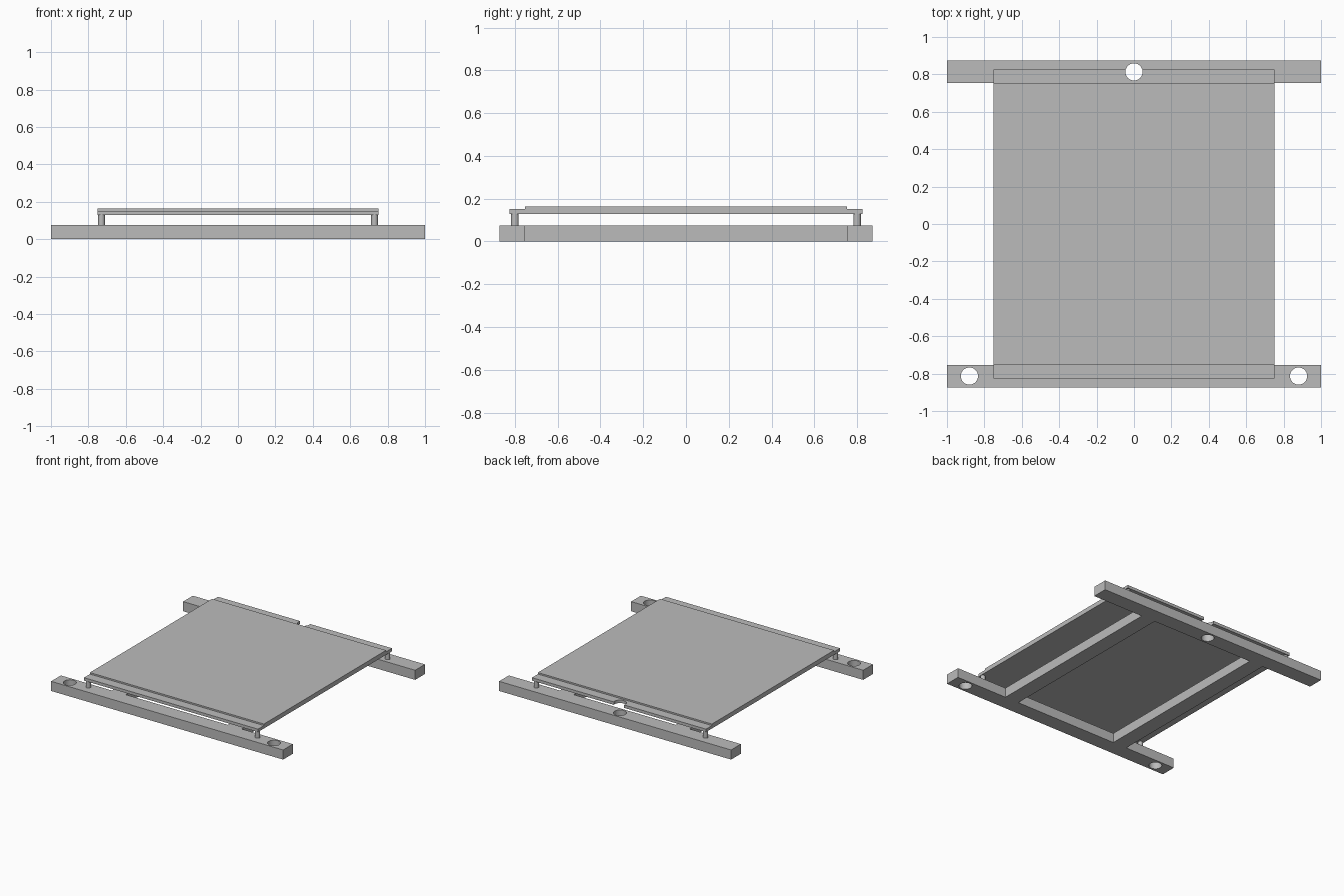
import bpy, bmesh
from mathutils import Matrix

if "Cube" in bpy.data.objects:
    bpy.data.objects.remove(bpy.data.objects["Cube"], do_unlink=True)

grey = bpy.data.materials.new("plain grey")
grey.use_nodes = True
colour = (0.5, 0.5, 0.5, 1)
grey.diffuse_color = colour
grey.node_tree.nodes["Principled BSDF"].inputs["Base Color"].default_value = colour


def finish(name, bm):
    mesh = bpy.data.meshes.new(name)
    bmesh.ops.recalc_face_normals(bm, faces=bm.faces)
    bm.to_mesh(mesh)
    bm.free()
    mesh.materials.append(grey)
    obj = bpy.data.objects.new(name, mesh)
    bpy.context.collection.objects.link(obj)
    return obj


def prism(name, points, z0, z1):
    bm = bmesh.new()
    face = bm.faces.new([bm.verts.new((x, y, z0)) for x, y in points])
    sides = bmesh.ops.extrude_face_region(bm, geom=[face])["geom"]
    top = [v for v in sides if isinstance(v, bmesh.types.BMVert)]
    bmesh.ops.translate(bm, verts=top, vec=(0, 0, z1 - z0))
    return finish(name, bm)


def slab(name, x, y, z0, z1):
    return prism(name, [(-x, -y), (x, -y), (x, y), (-x, y)], z0, z1)


def cylinder(name, x, y, radius, z0, z1, sides=32):
    bm = bmesh.new()
    bmesh.ops.create_cone(bm, cap_ends=True, segments=sides, radius1=radius,
                          radius2=radius, depth=z1 - z0,
                          matrix=Matrix.Translation((x, y, (z0 + z1) / 2)))
    return finish(name, bm)


def cut(obj, cutter):
    cutter.hide_render = True
    cutter.hide_set(True)
    cutter.display_type = 'WIRE'
    mod = obj.modifiers.new("cut", 'BOOLEAN')
    mod.operation = 'DIFFERENCE'
    mod.solver = 'EXACT'
    mod.object = cutter
    # Apply the cut so that no cutter has to stay in the scene
    bpy.context.view_layer.objects.active = obj
    bpy.ops.object.modifier_apply(modifier=mod.name)
    bpy.data.objects.remove(cutter, do_unlink=True)


def smooth(obj):
    bpy.ops.object.select_all(action='DESELECT')
    obj.select_set(True)
    bpy.context.view_layer.objects.active = obj
    bpy.ops.object.shade_smooth_by_angle(angle=0.6)


# Base frame: two cross bars joined by two rails
BAR_X, BAR_Y, BAR_IN = 1.0, 0.873, 0.753
RAIL_OUT, RAIL_IN = 0.56, 0.44
BASE_TOP = 0.075
half = [(RAIL_OUT, -BAR_IN), (BAR_X, -BAR_IN), (BAR_X, -BAR_Y)]
front = half + [(-x, y) for x, y in reversed(half)]
outline = front + [(-x, -y) for x, y in front]
base = prism("base_frame", outline, 0, BASE_TOP)
cut(base, slab("window_cutter", RAIL_IN, BAR_IN, -0.1, 0.2))

# Lower bed plate with ledges, and upper bed plate
bed = slab("bed_plate", 0.75, 0.825, 0.129, 0.152)
upper = slab("top_plate", 0.75, 0.752, 0.152, 0.164)

# Mounting holes, the rear one also notching the bed
for x, y in [(-0.88, -0.813), (0.88, -0.813), (0, 0.813)]:
    cut(base, cylinder("hole_cutter", x, y, 0.046, -0.1, 0.1))
cut(bed, cylinder("notch_cutter", 0, 0.813, 0.046, 0.1, 0.2))
smooth(base)
smooth(bed)

# Corner posts between frame and bed
for side, sx in (("left", 1), ("right", -1)):
    for end, sy in (("front", -1), ("back", 1)):
        smooth(cylinder(f"{end}_{side}_post", sx * 0.73, sy * 0.8, 0.018,
                        BASE_TOP - 0.005, 0.13, 24))
